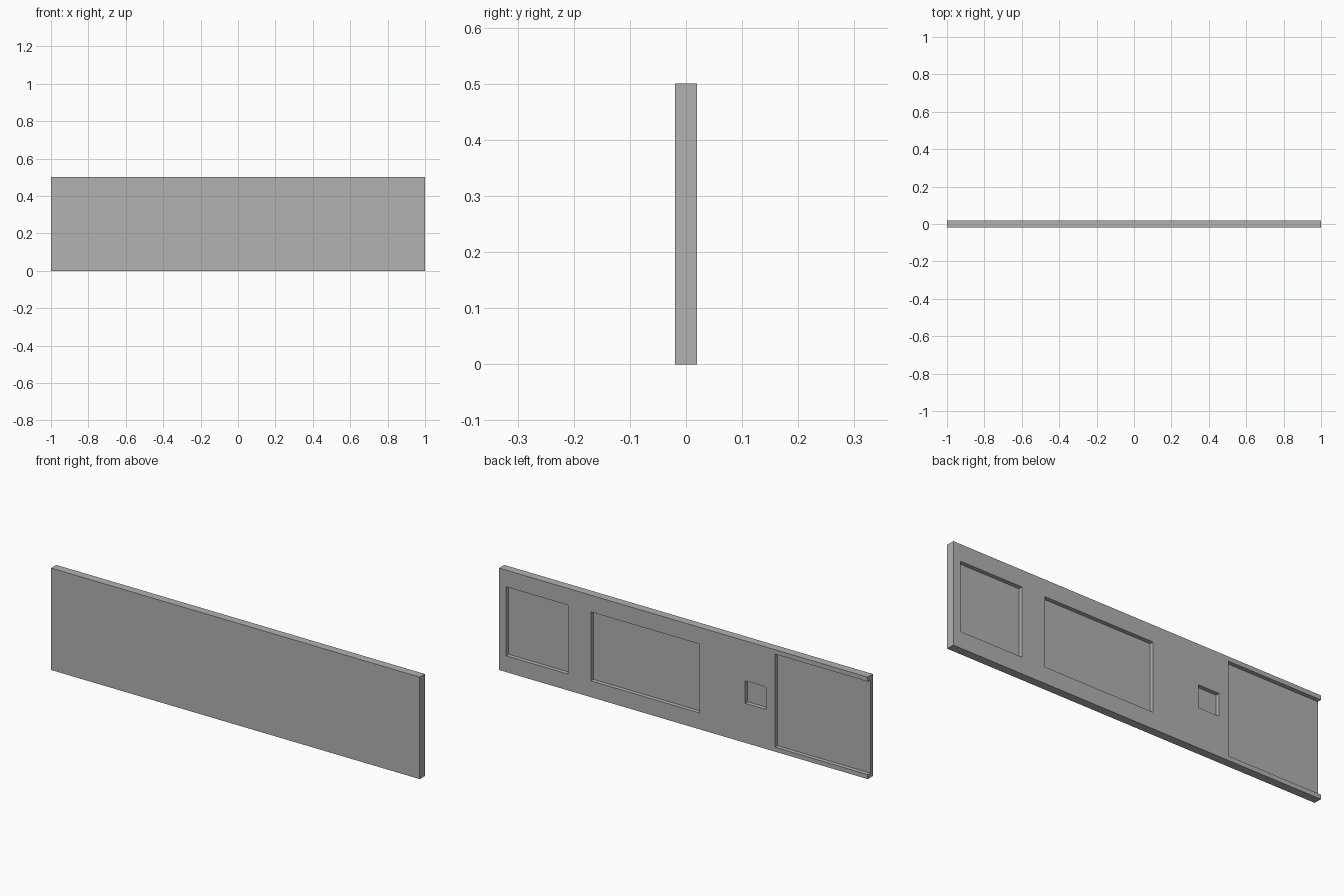
import bpy
import bmesh

cube = bpy.data.objects.get("Cube")
if cube:
    bpy.data.objects.remove(cube, do_unlink=True)

HEIGHT, HALF_DEPTH, FLOOR = 0.5, 0.02, 0.0

grey = bpy.data.materials.new("plain grey")
grey.use_nodes = True
colour = (0.445, 0.445, 0.445, 1)
grey.diffuse_color = colour
grey.node_tree.nodes["Principled BSDF"].inputs["Base Color"].default_value = colour


def box(name, low, high):
    """Box between two opposite corners."""
    bm = bmesh.new()
    bmesh.ops.create_cube(bm, size=1)
    for v in bm.verts:
        v.co = [high[i] if v.co[i] > 0 else low[i] for i in range(3)]
    mesh = bpy.data.meshes.new(name)
    bm.to_mesh(mesh)
    bm.free()
    mesh.materials.append(grey)
    obj = bpy.data.objects.new(name, mesh)
    bpy.context.collection.objects.link(obj)
    return obj


# Flat slab with a plain front
panel = box("panel", (-1, -HALF_DEPTH, 0), (1, HALF_DEPTH, HEIGHT))

# Pockets sunk into the back: x range, z range; the last runs out of the end
pockets = {
    "square_pocket": (0.625, 0.962, 0.08, 0.418),
    "wide_pocket": (-0.087, 0.502, 0.08, 0.418),
    "small_pocket": (-0.447, -0.335, 0.194, 0.304),
    "open_end_pocket": (-1.1, -0.497, 0.022, 0.478),
}
for name, (x0, x1, z0, z1) in pockets.items():
    cutter = box(name + "_cutter", (x0, FLOOR, z0), (x1, 0.1, z1))
    cutter.hide_render = True
    cutter.hide_set(True)
    cut = panel.modifiers.new(name, "BOOLEAN")
    cut.operation = "DIFFERENCE"
    cut.solver = "EXACT"
    cut.object = cutter
